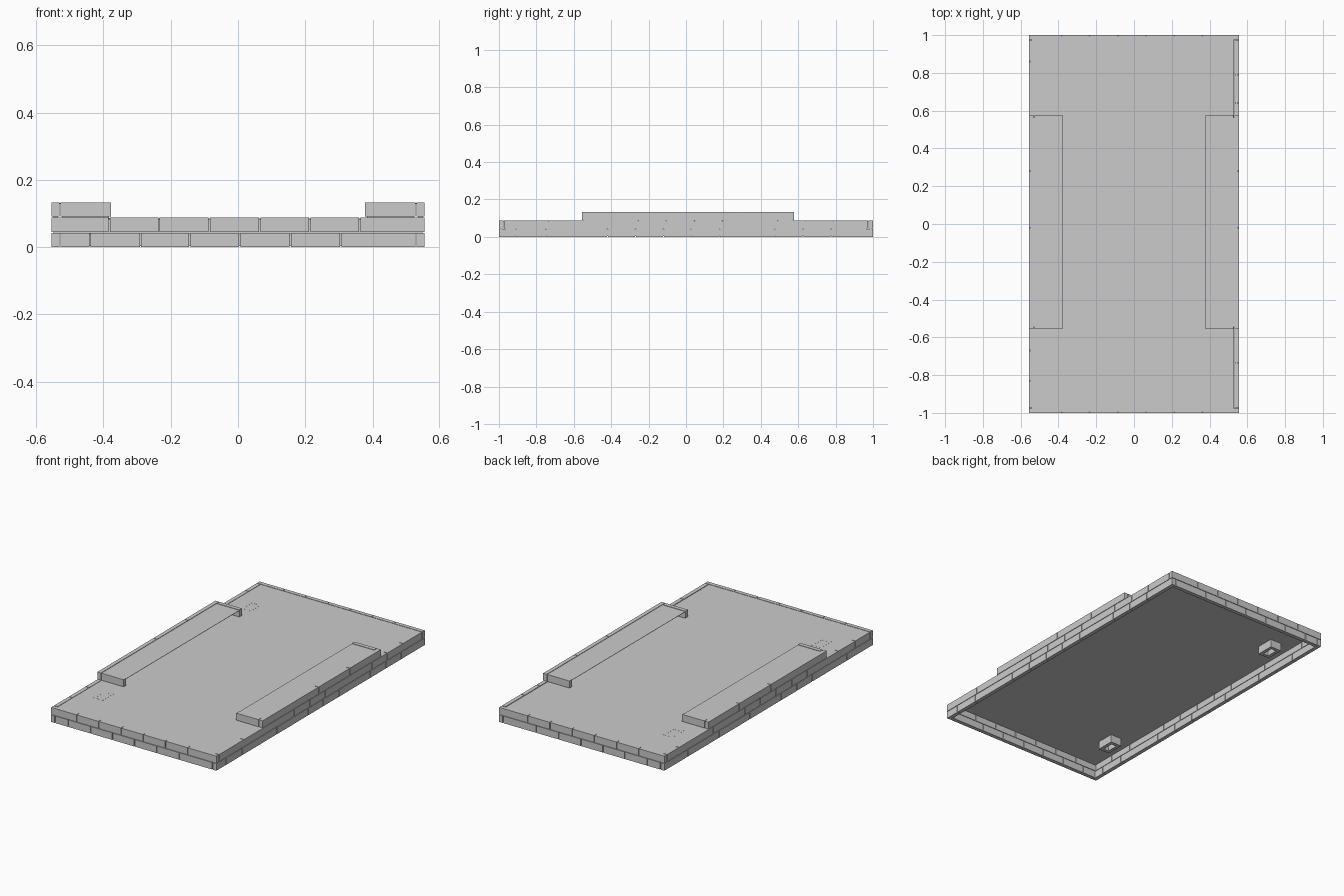
import bpy, bmesh
from mathutils import Matrix, Vector

cube = bpy.data.objects.get("Cube")
if cube:
    bpy.data.objects.remove(cube)

stone = bpy.data.materials.new("grey_stone")
stone.use_nodes = True
GREY = (0.6, 0.6, 0.6, 1)
stone.diffuse_color = GREY
stone.node_tree.nodes["Principled BSDF"].inputs["Base Color"].default_value = GREY

HX, HY = 0.555, 1.0      # half width and half length
T = 0.024                # brick depth
ROW = 0.0455             # course height
GAP = 0.004              # joint width
INSET = 0.006            # how far the mortar sits behind the brick faces


def finish(name, bm):
    mesh = bpy.data.meshes.new(name)
    bm.to_mesh(mesh)
    bm.free()
    mesh.materials.append(stone)
    obj = bpy.data.objects.new(name, mesh)
    bpy.context.collection.objects.link(obj)


def add_box(bm, lo, hi):
    lo, hi = Vector(lo), Vector(hi)
    m = Matrix.Translation((lo + hi) / 2) @ Matrix.Diagonal((*(hi - lo), 1))
    bmesh.ops.create_cube(bm, size=1, matrix=m)


def course(name, axis, start, end, joints, low, row):
    """One course of bricks along an axis, with recessed mortar behind the joints."""
    bm = bmesh.new()
    z0, z1 = row * ROW, (row + 1) * ROW - 0.003

    def block(a, b, c, d, bottom, top):
        if axis == "x":
            add_box(bm, (a, c, bottom), (b, d, top))
        else:
            add_box(bm, (c, a, bottom), (d, b, top))

    cuts = [start, *joints, end]
    for i, (a, b) in enumerate(zip(cuts, cuts[1:])):
        a += GAP / 2 if i else 0
        b -= GAP / 2 if i < len(cuts) - 2 else 0
        block(a, b, low, low + T, z0, z1)
    block(start + INSET, end - INSET, low + INSET, low + T - INSET,
          z0 - 0.004 if row else 0.004, z1 - 0.004)
    finish(name, bm)


# Front and back walls: the upper course runs over the corners
for side, y in (("front", -HY), ("back", HY - T)):
    e = HX - T - GAP
    course(side + "_lower_course", "x", -e, e,
           [-0.44, -0.29, -0.143, 0.005, 0.155, 0.305], y, 0)
    course(side + "_upper_course", "x", -HX, HX,
           [-0.383, -0.235, -0.085, 0.065, 0.213, 0.362], y, 1)

# Side walls: the lower course runs over the corners
lower = [-0.91, -0.75, -0.42, -0.27, -0.12, 0.025, 0.18, 0.475, 0.625, 0.775]
upper = {"left": [-0.735, -0.255, -0.105, 0.045, 0.195, 0.49, 0.64, 0.79],
         "right": [-0.83, -0.67, -0.37, -0.22, -0.07, 0.08, 0.23, 0.53, 0.86]}
Y0, Y1 = -0.557, 0.577   # ends of the raised ledges
for side, x in (("left", HX - T), ("right", -HX)):
    e = HY - T - GAP
    course(side + "_lower_course", "y", -HY, HY, lower, x, 0)
    course(side + "_upper_course", "y", -e, e, upper[side], x, 1)
    course(side + "_ledge_course", "y", Y0, Y1, [-0.02, 0.28], x, 2)

# Thin floor plate just below the wall tops
bm = bmesh.new()
add_box(bm, (-HX + T / 2, -HY + T / 2, 0.083), (HX - T - 0.002, HY - T / 2, 0.086))
finish("floor_plate", bm)

# Raised ledges: end bricks carrying a thin shelf, open on the inner side
for side, s in (("left", 1), ("right", -1)):
    inner, outer = 0.378, HX - T - GAP
    a, b = sorted((s * inner, s * outer))
    course(side + "_ledge_front_brick", "x", a, b, [], Y0, 2)
    course(side + "_ledge_back_brick", "x", a, b, [], Y1 - T, 2)
    a, b = sorted((s * inner, s * (HX - T / 2)))
    bm = bmesh.new()
    add_box(bm, (a, Y0 + T / 2, 0.129), (b, Y1 - T / 2, 0.131))
    finish(side + "_ledge_shelf", bm)

# Square sockets hanging under the floor
for end, cy in (("front", -0.705), ("back", 0.715)):
    bm = bmesh.new()
    x0, x1, y0, y1, w = -0.45, -0.375, cy - 0.055, cy + 0.055, 0.02
    z0, z1 = 0.035, 0.0865
    add_box(bm, (x0, y0, z0), (x0 + w, y1, z1))
    add_box(bm, (x1 - w, y0, z0), (x1, y1, z1))
    add_box(bm, (x0 + w, y0, z0), (x1 - w, y0 + w, z1))
    add_box(bm, (x0 + w, y1 - w, z0), (x1 - w, y1, z1))
    finish(end + "_socket", bm)
